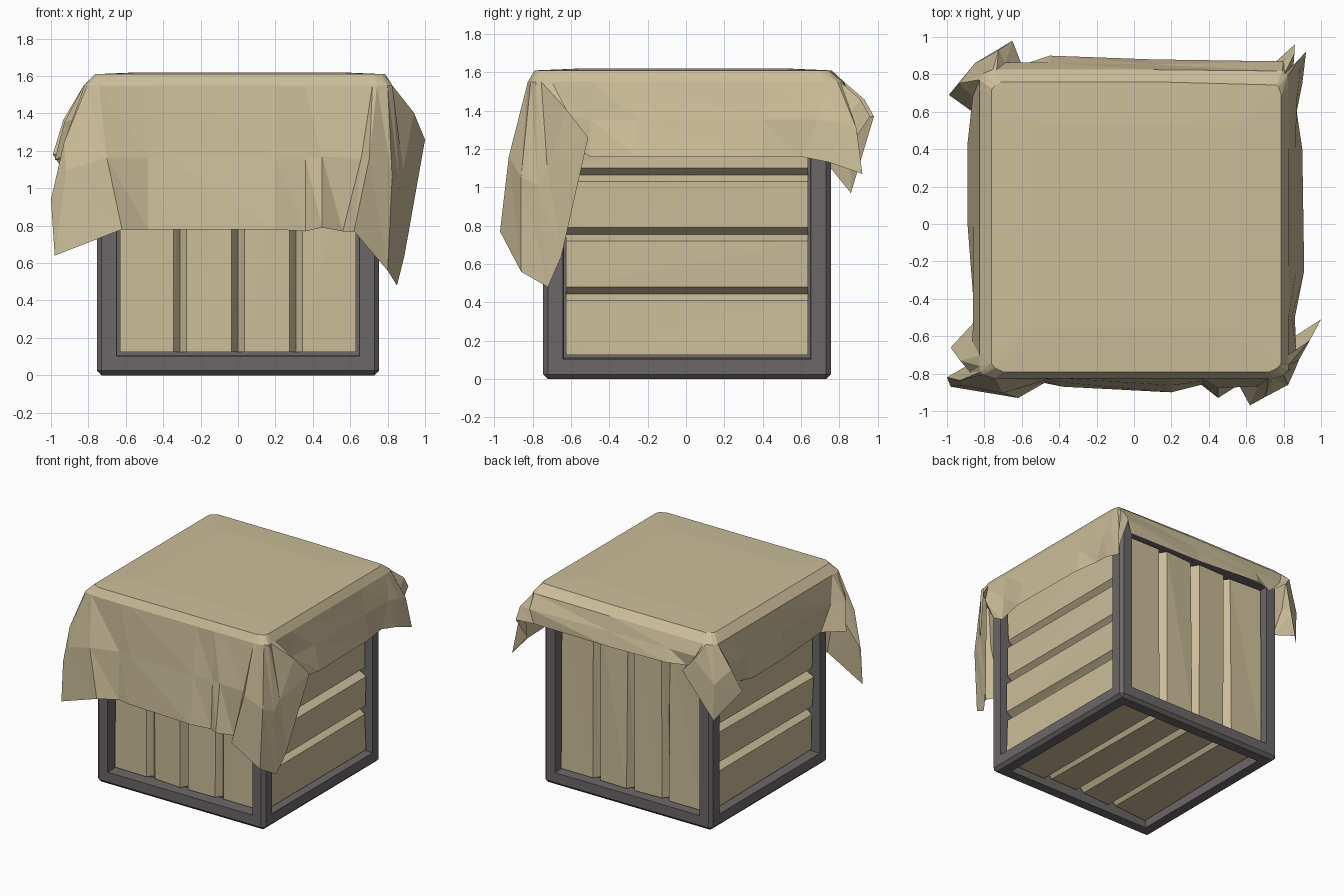
import bpy, bmesh, random
from mathutils import Vector

if "Cube" in bpy.data.objects:
    bpy.data.objects.remove(bpy.data.objects["Cube"])

random.seed(4)


def material(name, rgb):
    m = bpy.data.materials.new(name)
    m.diffuse_color = (*rgb, 1)
    m.use_nodes = True
    m.node_tree.nodes["Principled BSDF"].inputs["Base Color"].default_value = m.diffuse_color
    return m


TAN = material("tan canvas and wood", (0.60, 0.51, 0.32))
DARK = material("dark grey frame", (0.15, 0.135, 0.137))


def add_object(name, bm, mat):
    me = bpy.data.meshes.new(name)
    bm.to_mesh(me)
    bm.free()
    me.materials.append(mat)
    ob = bpy.data.objects.new(name, me)
    bpy.context.collection.objects.link(ob)
    return ob


# Frame: chamfered box with flat bars round every side and sunk openings
bm = bmesh.new()
bmesh.ops.create_cube(bm, size=1)
for v in bm.verts:
    v.co = Vector((v.co.x * 1.51, v.co.y * 1.50 + 0.005, v.co.z * 1.55 + 0.775))
bmesh.ops.bevel(bm, geom=bm.edges[:], offset=0.025, segments=1, affect='EDGES')
sides = [f for f in bm.faces if f.calc_area() > 1]
bmesh.ops.inset_individual(bm, faces=sides, thickness=0.112)
bmesh.ops.inset_individual(bm, faces=sides, thickness=0.008)
for f in sides:
    n = f.normal.copy()
    for v in f.verts:
        v.co -= n * 0.13
add_object("crate_frame", bm, DARK)


# Plank panels: boards separated by V grooves, slightly warped
def panel(name, u, v, n, dist, half_u, half_v, shift=0.0):
    u, v, n = Vector(u), Vector(v), Vector(n)
    centre = Vector((0, 0.005, 0.775))
    prof = [(-half_u, 0)]
    for g in (-0.31, 0, 0.31):
        prof += [(g + shift - 0.035, 0), (g + shift, -0.05), (g + shift + 0.035, 0)]
    prof.append((half_u, 0))
    bm = bmesh.new()
    rows = []
    for pu, pd in prof:
        row = []
        for s in (-1, 1):
            d = dist + pd + (random.uniform(-0.012, 0.012) if pd == 0 else 0)
            row.append(bm.verts.new(centre + u * pu + v * s * half_v + n * d))
        rows.append(row)
    flip = u.cross(v).dot(n) < 0
    for a, b in zip(rows, rows[1:]):
        for tri in ((a[0], b[0], b[1]), (a[0], b[1], a[1])):
            bm.faces.new(tri[::-1] if flip else tri)
    add_object(name, bm, TAN)


X, Y, Z = (1, 0, 0), (0, 1, 0), (0, 0, 1)
panel("front_planks", X, Z, (0, -1, 0), 0.69, 0.63, 0.65)
panel("back_planks", X, Z, Y, 0.70, 0.63, 0.65)
panel("right_planks", Z, Y, X, 0.70, 0.65, 0.63, -0.02)
panel("left_planks", Z, Y, (-1, 0, 0), 0.70, 0.65, 0.63, -0.02)
panel("bottom_planks", X, Y, (0, 0, -1), 0.72, 0.63, 0.63)

# Cloth: hem outline, counter-clockwise from the front left
hem = [
    (-0.98, -0.87, 0.64), (-0.62, -0.93, 0.78), (-0.48, -0.85, 0.78),
    (-0.38, -0.87, 0.78), (0.20, -0.90, 0.78), (0.36, -0.86, 0.77),
    (0.45, -0.93, 0.79), (0.56, -0.86, 0.77), (0.62, -0.97, 0.77),
    (0.80, -0.86, 0.56), (0.85, -0.72, 0.48), (0.89, -0.65, 0.64),
    (1.00, -0.51, 1.26), (0.86, -0.60, 1.22), (0.86, -0.50, 1.16),
    (0.91, -0.25, 1.16), (0.90, 0.40, 1.16), (0.87, 0.60, 1.16),
    (0.90, 0.75, 1.13), (0.92, 0.92, 1.07), (0.85, 0.83, 1.18),
    (0.86, 0.96, 1.37), (0.76, 0.87, 1.33), (0.10, 0.88, 1.33),
    (-0.45, 0.90, 1.35), (-0.60, 0.85, 1.35), (-0.65, 0.98, 1.37),
    (-0.85, 0.86, 0.97), (-0.99, 0.69, 1.18), (-0.85, 0.59, 1.18),
    (-0.89, 0.43, 1.16), (-0.89, 0.00, 1.16), (-0.85, -0.52, 1.16),
    (-0.98, -0.66, 1.15), (-0.88, -0.75, 1.20), (-1.00, -0.82, 0.94),
]


def shoulder(p, r, z, dx=0, dy=0):
    # Project a hem point onto the crate edge; corner pleats gather at the corner
    q = [max(-r, min(r, c)) for c in p[:2]]
    corner = [r if c > 0 else -r for c in p[:2]]
    if min(abs(p[0]), abs(p[1])) > 0.505:
        q = [a + (b - a) * 0.6 for a, b in zip(q, corner)]
    # Round off the very corner a little
    over = max(0, abs(q[0]) + abs(q[1]) - (2 * r - 0.04)) / 2
    q = [a - over * (1 if a > 0 else -1) for a in q]
    return Vector((q[0] + dx, q[1] + dy, z))


bm = bmesh.new()
rings = [[], [], [], []]
for p in hem:
    h = Vector(p)
    s = shoulder(p, 0.825, 1.55)
    m = s.lerp(h, 0.5)
    if min(abs(p[0]), abs(p[1])) > 0.505:
        m.x *= 1.03
        m.y *= 1.03
    for ring, co in zip(rings, (shoulder(p, 0.775, 1.61, 0.012, -0.015), s, m, h)):
        ring.append(bm.verts.new(co))
k = len(hem)
for a, b in zip(rings, rings[1:]):
    for i in range(k):
        j = (i + 1) % k
        bm.faces.new((a[i], b[i], b[j]))
        bm.faces.new((a[i], b[j], a[j]))
# Cloth top: flat middle inside a slightly sloping border
inner = []
for v in rings[0]:
    inner.append(bm.verts.new((v.co.x * 0.7, v.co.y * 0.7, 1.62)))
for i in range(k):
    j = (i + 1) % k
    bm.faces.new((rings[0][i], rings[0][j], inner[j], inner[i]))
mid = bm.verts.new((0.05, 0.0, 1.62))
for i in range(k):
    bm.faces.new((inner[i], inner[(i + 1) % k], mid))
bmesh.ops.remove_doubles(bm, verts=bm.verts[:], dist=0.004)
add_object("draped_cloth", bm, TAN)
